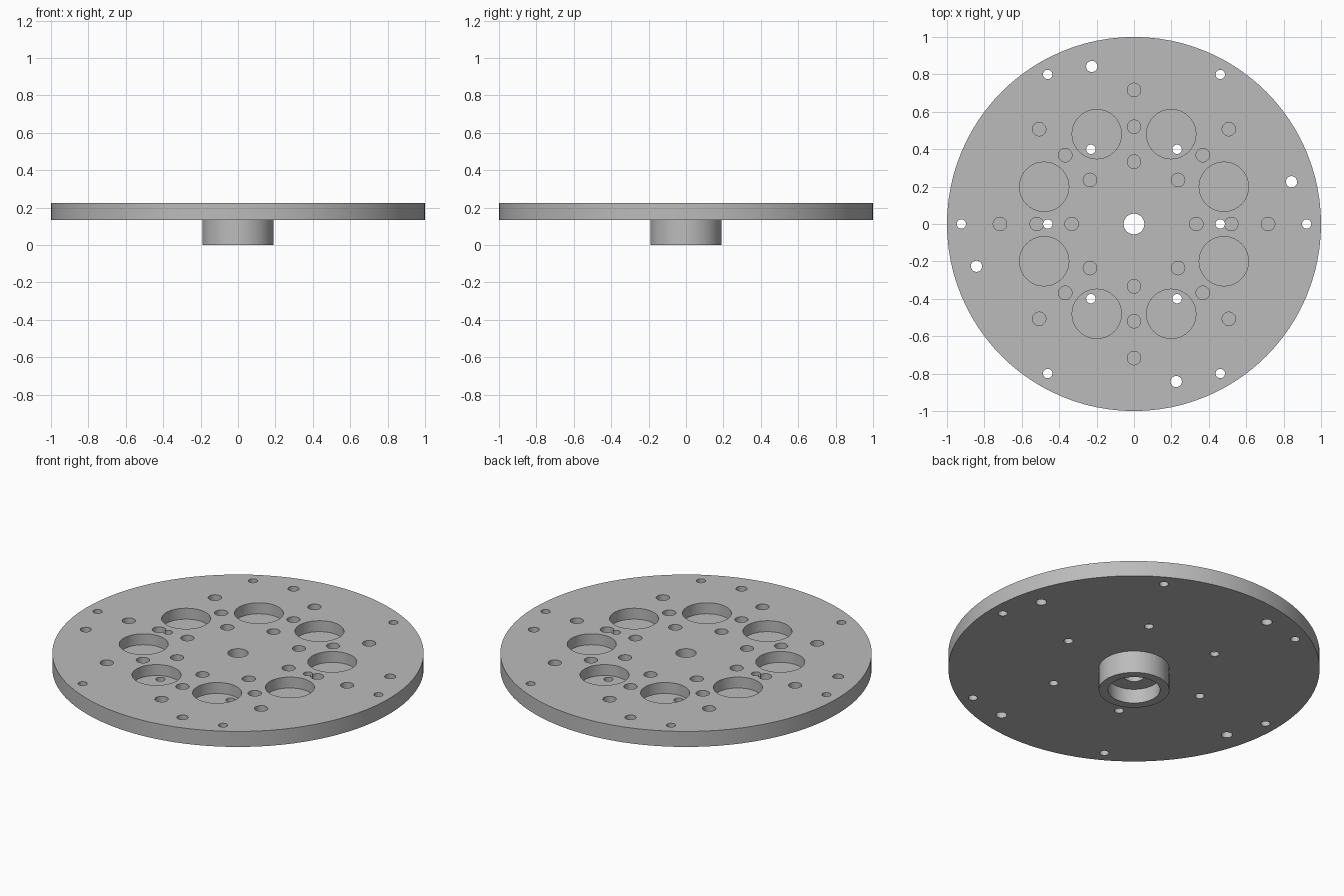
import bpy, bmesh
from math import cos, sin, pi, radians
from mathutils import Matrix, Vector

if "Cube" in bpy.data.objects:
    bpy.data.objects.remove(bpy.data.objects["Cube"], do_unlink=True)

TOP, UNDER, FLOOR = 0.225, 0.133, 0.16

grey = bpy.data.materials.new("machined grey")
grey.use_nodes = True
colour = (0.5, 0.5, 0.5, 1)
grey.diffuse_color = colour
grey.node_tree.nodes["Principled BSDF"].inputs["Base Color"].default_value = colour


def add_object(name, bm):
    bmesh.ops.recalc_face_normals(bm, faces=bm.faces)
    mesh = bpy.data.meshes.new(name)
    bm.to_mesh(mesh)
    bm.free()
    mesh.materials.append(grey)
    obj = bpy.data.objects.new(name, mesh)
    bpy.context.collection.objects.link(obj)
    return obj


def lathe(name, profile, steps):
    bm = bmesh.new()
    verts = [bm.verts.new((r, 0, z)) for r, z in profile]
    edges = [bm.edges.new((a, b)) for a, b in zip(verts, verts[1:] + verts[:1])]
    bmesh.ops.spin(bm, geom=verts + edges, cent=(0, 0, 0), axis=(0, 0, 1),
                   angle=2 * pi, steps=steps, use_merge=True)
    bmesh.ops.remove_doubles(bm, verts=bm.verts, dist=0.0001)
    return add_object(name, bm)


def hole_cutter(name, rings, bottom):
    """Each ring: hole radius, circle radius, hole count, first angle."""
    bm = bmesh.new()
    top = TOP + 0.05
    for radius, circle, count, start in rings:
        for i in range(count):
            a = radians(start) + 2 * pi * i / count
            centre = Vector((circle * cos(a), circle * sin(a), (top + bottom) / 2))
            bmesh.ops.create_cone(bm, cap_ends=True, segments=40, radius1=radius,
                                  radius2=radius, depth=top - bottom,
                                  matrix=Matrix.Translation(centre))
    obj = add_object(name, bm)
    obj.hide_render = True
    return obj


# Disc, hub, counterbore and centre hole as one turned solid
plate = lathe("plate_with_hub", [
    (0.055, TOP), (1, TOP), (1, UNDER), (0.19, UNDER),
    (0.19, 0), (0.14, 0), (0.14, 0.085), (0.055, 0.085)], 96)

# Round pockets and blind holes in the top face
blind = hole_cutter("blind_cutter", [
    (0.132, 0.52, 8, 22.5), (0.036, 0.333, 8, 0),
    (0.036, 0.52, 8, 0), (0.036, 0.717, 8, 0)], FLOOR)

# Bolt holes right through the plate
through = hole_cutter("through_cutter", [
    (0.025, 0.923, 6, 0), (0.025, 0.461, 6, 0), (0.03, 0.872, 4, 15)], UNDER - 0.05)

for cutter in (blind, through):
    mod = plate.modifiers.new(cutter.name, "BOOLEAN")
    mod.operation = "DIFFERENCE"
    mod.solver = "EXACT"
    mod.object = cutter

# Bake the cuts, then shade the round walls smooth
bpy.context.view_layer.update()
graph = bpy.context.evaluated_depsgraph_get()
cut_mesh = bpy.data.meshes.new_from_object(plate.evaluated_get(graph))
plate.modifiers.clear()
plate.data = cut_mesh
for cutter in (blind, through):
    bpy.data.objects.remove(cutter, do_unlink=True)

bpy.ops.object.select_all(action="DESELECT")
plate.select_set(True)
bpy.context.view_layer.objects.active = plate
bpy.ops.object.shade_smooth_by_angle(angle=radians(30))
